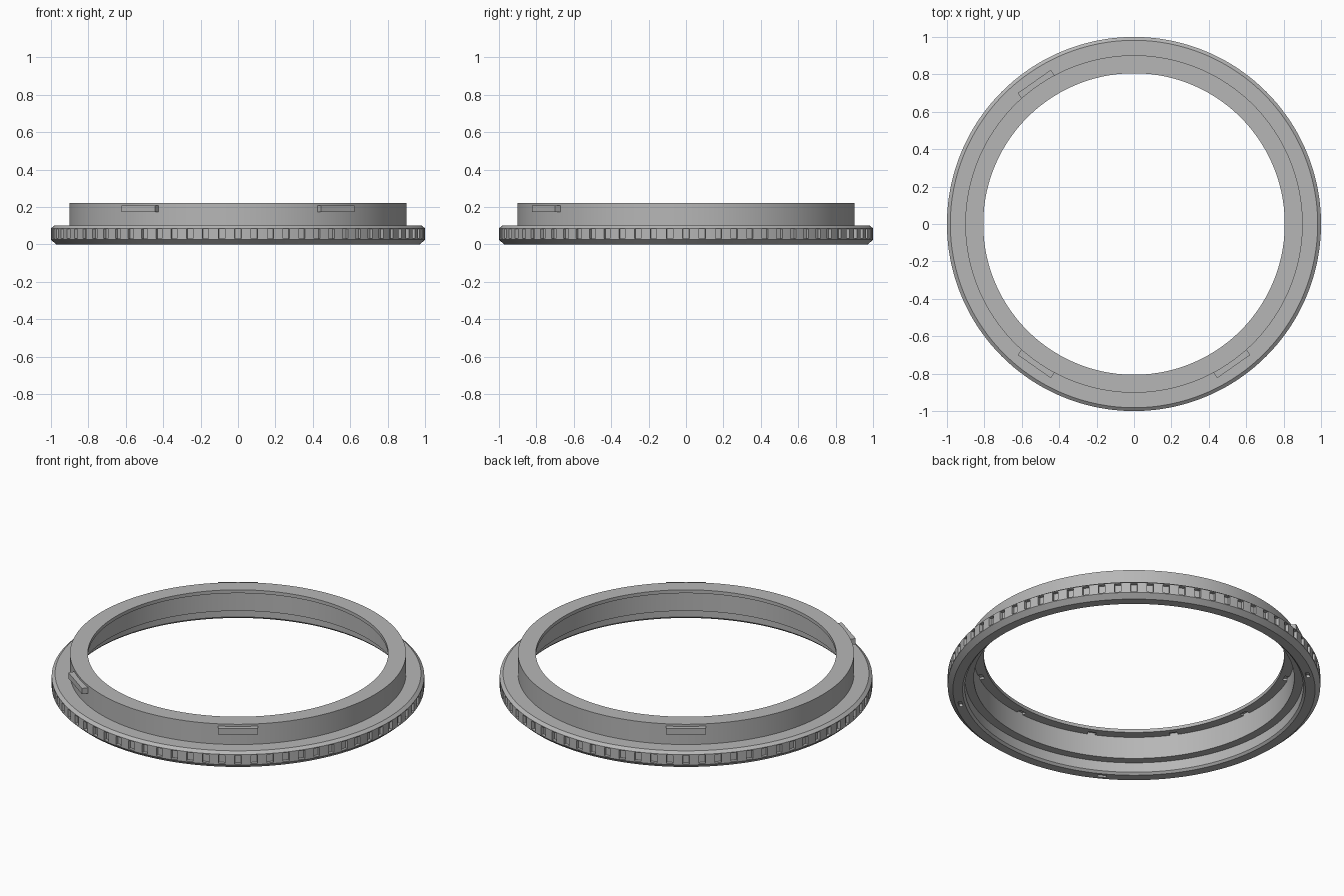
import bpy, bmesh, math
from mathutils import Matrix, Vector

if "Cube" in bpy.data.objects:
    bpy.data.objects.remove(bpy.data.objects["Cube"])

grey = bpy.data.materials.new("satin grey")
grey.diffuse_color = (0.47, 0.47, 0.47, 1)
grey.use_nodes = True
grey.node_tree.nodes["Principled BSDF"].inputs["Base Color"].default_value = grey.diffuse_color
SEG = 360  # one column of faces per degree


def finish(name, bm):
    bmesh.ops.recalc_face_normals(bm, faces=bm.faces[:])
    mesh = bpy.data.meshes.new(name)
    bm.to_mesh(mesh)
    bm.free()
    mesh.materials.append(grey)
    obj = bpy.data.objects.new(name, mesh)
    bpy.context.collection.objects.link(obj)
    bpy.ops.object.select_all(action='DESELECT')
    obj.select_set(True)
    bpy.context.view_layer.objects.active = obj
    bpy.ops.object.shade_smooth_by_angle(angle=math.radians(25))
    return obj


def recess(bm, faces, radial=0.0, up=0.0):
    """Sink a group of faces inward or upward."""
    out = bmesh.ops.extrude_face_region(bm, geom=faces)["geom"]
    for v in (g for g in out if isinstance(g, bmesh.types.BMVert)):
        r = Vector((v.co.x, v.co.y, 0)).normalized()
        v.co += r * radial + Vector((0, 0, up))
    old = [f for f in faces if f.is_valid]
    if old:
        bmesh.ops.delete(bm, geom=old, context='FACES')


# Ring cross-section (radius, height), counter-clockwise from the bottom
profile = [
    (0.92, 0), (0.935, 0), (0.955, 0), (0.972, 0),               # underside
    (1.0, 0.025), (1.0, 0.031), (1.0, 0.081), (1.0, 0.086),      # grip rim
    (0.982, 0.10), (0.902, 0.10),                                # flange top
    (0.902, 0.22), (0.806, 0.22), (0.806, 0.20),                 # neck and lip
    (0.835, 0.20), (0.86, 0.20), (0.86, 0.07),                   # inner wall
    (0.908, 0.07), (0.908, 0.012),                               # lower step
]
UNDERSIDE, GRIP, LIP = 1, 5, 13

bm = bmesh.new()
n = len(profile)
cols = []
for k in range(SEG):
    a = math.radians(k)
    cols.append([bm.verts.new((r * math.cos(a), r * math.sin(a), z)) for r, z in profile])
grid = [[bm.faces.new((cols[k][i], cols[(k + 1) % SEG][i],
                       cols[(k + 1) % SEG][(i + 1) % n], cols[k][(i + 1) % n]))
         for i in range(n)] for k in range(SEG)]
bmesh.ops.recalc_face_normals(bm, faces=bm.faces[:])

# Grip notches around the rim
for k in range(0, SEG, 5):
    recess(bm, [grid[k - 1][GRIP], grid[k][GRIP]], radial=-0.018)
# Small notches under the lip
for k in range(5, SEG, 30):
    recess(bm, [grid[k + j][LIP] for j in (-1, 0, 1)], up=0.012)
# Index notches on the underside
for k in (130, 240, 310):
    recess(bm, [grid[k + j][UNDERSIDE] for j in (-1, 0, 1)], up=0.015)
finish("adapter_ring", bm)

# Three flat-faced bayonet lugs on the neck
for i, deg in enumerate((125, 235, 305)):
    bm = bmesh.new()
    bmesh.ops.create_cube(bm, size=1.0)
    bm.transform(Matrix.Rotation(math.radians(deg), 4, 'Z')
                 @ Matrix.Translation((0.907, 0, 0.19))
                 @ Matrix.Diagonal((0.046, 0.216, 0.034, 1)))
    finish("bayonet_lug_%d" % (i + 1), bm)
